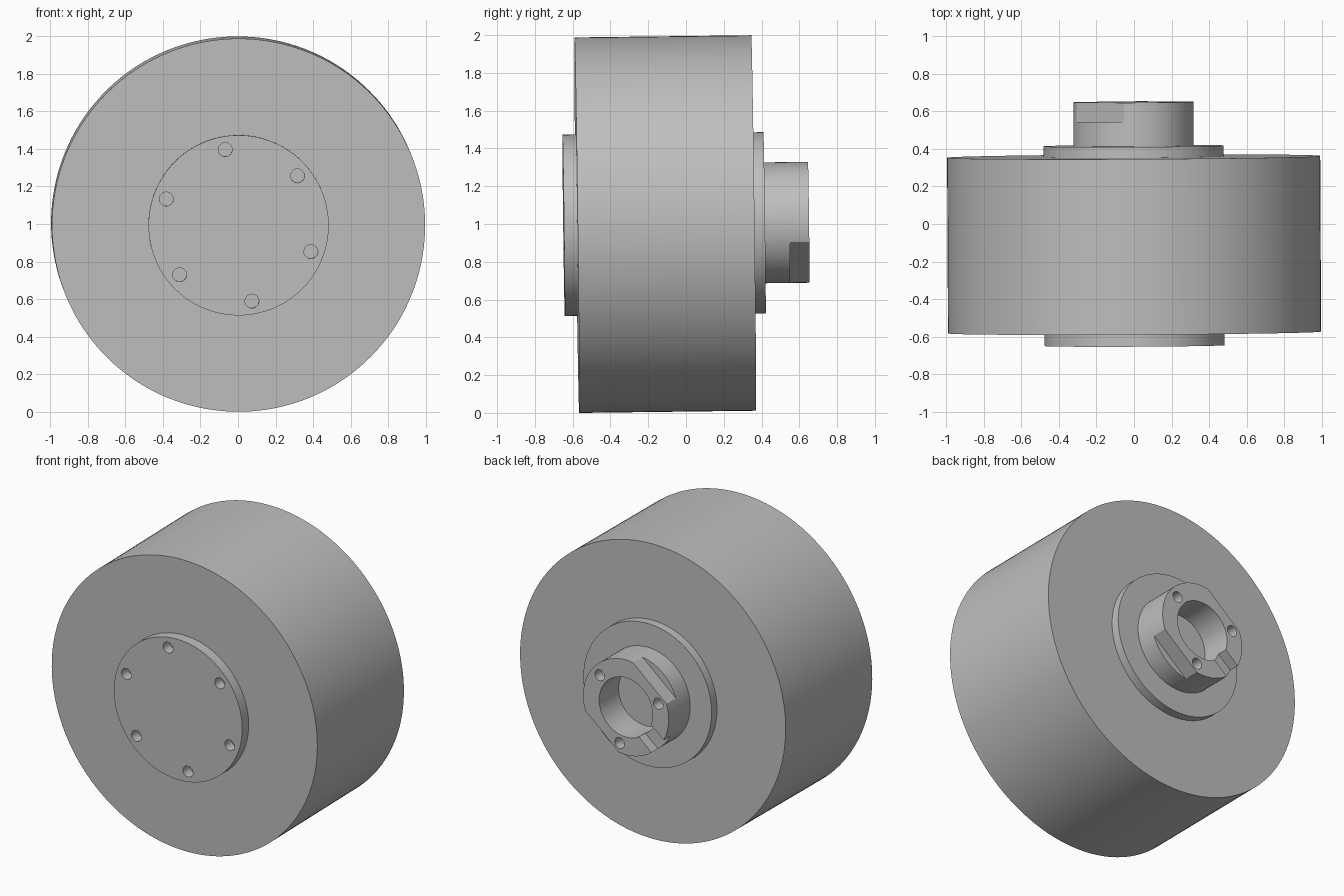
import bpy, bmesh
from math import radians, cos, sin, tau
from mathutils import Matrix, Vector

cube = bpy.data.objects.get("Cube")
if cube:
    bpy.data.objects.remove(cube, do_unlink=True)

steel = bpy.data.materials.new("grey_steel")
steel.use_nodes = True
grey = (0.52, 0.52, 0.52, 1)
steel.diffuse_color = grey
steel.node_tree.nodes["Principled BSDF"].inputs["Base Color"].default_value = grey

# The shaft runs along y, leaning very slightly
LEAN = (Matrix.Translation((0, 0, 1.001))
        @ Matrix.Rotation(0.005, 4, 'Z') @ Matrix.Rotation(0.0125, 4, 'X'))


def make_object(name, bm):
    bmesh.ops.recalc_face_normals(bm, faces=bm.faces[:])
    mesh = bpy.data.meshes.new(name)
    bm.to_mesh(mesh)
    bm.free()
    mesh.materials.append(steel)
    obj = bpy.data.objects.new(name, mesh)
    bpy.context.collection.objects.link(obj)
    return obj


def lathe(bm, profile, steps, offset=(0, 0, 0)):
    """Turn (radius, y) points around the y axis, closed at both ends."""
    verts = [bm.verts.new((r, y, 0)) for r, y in profile]
    edges = [bm.edges.new(pair) for pair in zip(verts, verts[1:])]
    old = set(bm.verts) - set(verts)
    bmesh.ops.spin(bm, geom=verts + edges, cent=(0, 0, 0), axis=(0, 1, 0),
                   angle=tau, steps=steps, use_duplicate=False)
    new = [v for v in bm.verts if v not in old]
    bmesh.ops.remove_doubles(bm, verts=new, dist=1e-5)
    new = [v for v in bm.verts if v not in old]
    bmesh.ops.translate(bm, verts=new, vec=offset)


def disc(name, radius, y0, y1, steps=128):
    bm = bmesh.new()
    lathe(bm, [(0, y0), (radius, y0), (radius, y1), (0, y1)], steps)
    return make_object(name, bm)


def box(name, angle, inner, outer, half_width, y0, y1):
    """Block lying from inner to outer along a direction in the xz plane."""
    bm = bmesh.new()
    bmesh.ops.create_cube(bm, size=1)
    size = Vector((outer - inner, y1 - y0, half_width * 2))
    bmesh.ops.scale(bm, verts=bm.verts, vec=size)
    bmesh.ops.translate(bm, verts=bm.verts,
                        vec=((inner + outer) / 2, (y0 + y1) / 2, 0))
    bmesh.ops.rotate(bm, verts=bm.verts, cent=(0, 0, 0),
                     matrix=Matrix.Rotation(-radians(angle), 3, 'Y'))
    return make_object(name, bm)


def drill_holes(angles, ring, face_y, inward):
    """Ring of drilled holes with conical bottoms."""
    bm = bmesh.new()
    profile = [(0, -0.02), (0.037, -0.02), (0.037, 0.07), (0, 0.09)]
    for a in map(radians, angles):
        lathe(bm, [(r, y * inward) for r, y in profile], 24,
              (ring * cos(a), face_y, ring * sin(a)))
    return make_object("hole_cutter", bm)


def cut(obj, cutter):
    mod = obj.modifiers.new("cut", 'BOOLEAN')
    mod.operation = 'DIFFERENCE'
    mod.solver = 'EXACT'
    mod.object = cutter
    cutter.hide_render = True
    bpy.context.view_layer.objects.active = obj
    bpy.ops.object.modifier_apply(modifier=mod.name)
    bpy.data.objects.remove(cutter, do_unlink=True)


# Drum and flanges
drum = disc("drum", 0.994, -0.578, 0.358, 160)
front_flange = disc("front_flange", 0.48, -0.648, -0.56)
back_flange = disc("back_flange", 0.48, 0.34, 0.416)
cut(front_flange, drill_holes(range(40, 400, 60), 0.41, -0.648, 1))

# Hub with bore, wrench flats, key slot and three drilled holes
hub = disc("hub", 0.32, 0.405, 0.65, 96)
cut(hub, disc("bore_cutter", 0.2, 0.44, 0.7, 72))
for angle in (130, 310):
    cut(hub, box("flat_cutter", angle, 0.274, 0.4, 0.4, 0.547, 0.7))
cut(hub, box("slot_cutter", 220, 0.1, 0.4, 0.07, 0.58, 0.7))
cut(hub, drill_holes((40, 160, 280), 0.257, 0.65, -1))

# Lean every part and smooth the round walls
bpy.ops.object.select_all(action='DESELECT')
for part in (drum, front_flange, back_flange, hub):
    part.data.transform(LEAN)
    part.select_set(True)
    bpy.context.view_layer.objects.active = part
bpy.ops.object.shade_smooth_by_angle(angle=radians(25))
